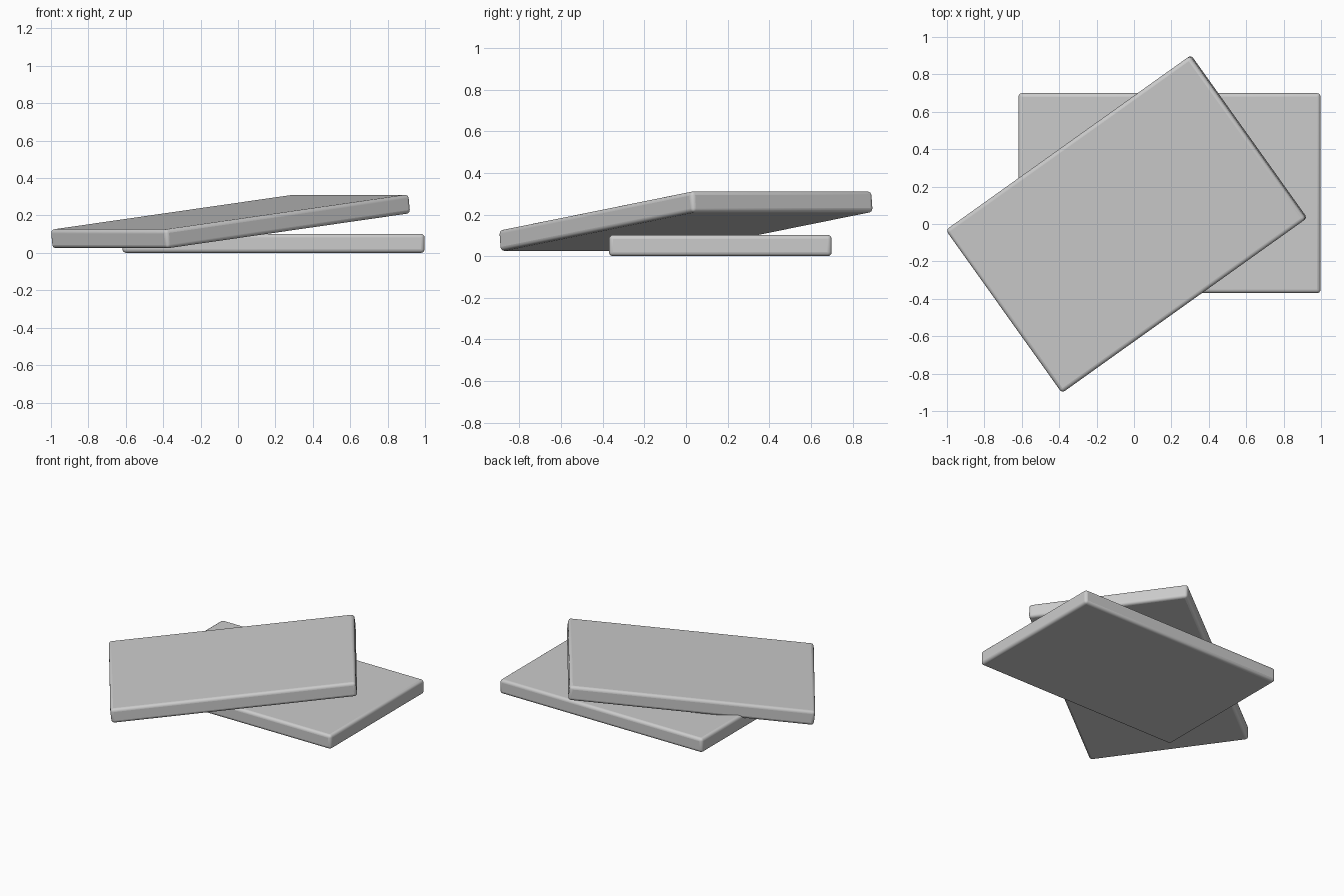
import bpy
from math import radians

if "Cube" in bpy.data.objects:
    bpy.data.objects.remove(bpy.data.objects["Cube"])

SIZE = (1.615, 1.07, 0.102)


def slab(name, location, rotation=(0, 0, 0)):
    # Rectangular slab with small rounded edges
    bpy.ops.mesh.primitive_cube_add(size=1)
    ob = bpy.context.object
    ob.name = name
    ob.scale = SIZE
    bpy.ops.object.transform_apply(location=False, rotation=False, scale=True)
    bevel = ob.modifiers.new("rounded_edges", 'BEVEL')
    bevel.width = 0.02
    bevel.segments = 4
    bpy.ops.object.shade_smooth_by_angle(angle=radians(40))
    ob.location = location
    ob.rotation_euler = rotation
    return ob


# Slab lying flat
slab("lower_slab", (0.19, 0.165, 0.051))

# Identical slab resting on it, turned and tilted
slab("upper_slab", (-0.04, 0, 0.168), (0, radians(-6.7), radians(35.5)))
